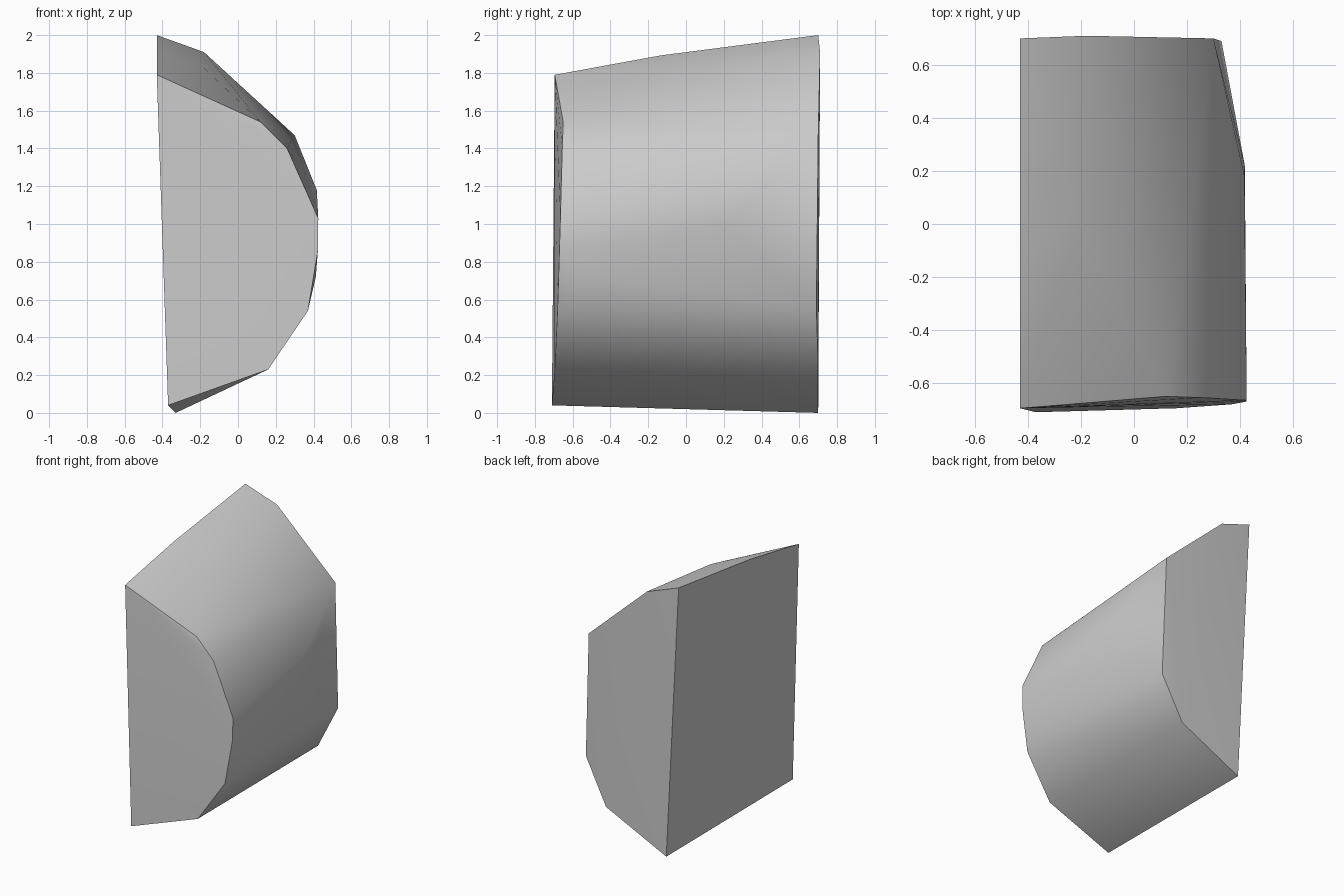
import bpy
import bmesh
import math

cube = bpy.data.objects.get("Cube")
if cube:
    bpy.data.objects.remove(cube, do_unlink=True)

# Stone colour
stone = bpy.data.materials.new("grey_stone")
grey = (0.6, 0.6, 0.6, 1.0)
stone.diffuse_color = grey
stone.use_nodes = True
stone.node_tree.nodes["Principled BSDF"].inputs["Base Color"].default_value = grey

# Corners of the front end, from the top round to the bottom
front_end = [(-0.43, -0.695, 1.79), (0.12, -0.65, 1.54), (0.26, -0.655, 1.40),
             (0.425, -0.665, 1.03), (0.423, -0.67, 0.86), (0.37, -0.68, 0.54),
             (0.16, -0.695, 0.23), (-0.37, -0.71, 0.04)]

# Corners of the back end
back_end = [(-0.43, 0.70, 2.0), (-0.18, 0.71, 1.91), (0.30, 0.70, 1.47),
            (0.33, 0.69, 0.56), (0.16, 0.70, 0.235), (-0.33, 0.70, 0.0)]

# Corners on the rounded side between the ends
bulges = [(-0.43, -0.13, 1.893), (-0.2, 0.0, 1.845), (0.417, 0.18, 1.18),
          (0.418, 0.22, 1.0), (0.412, -0.55, 0.72)]

# Faceted chunk wrapped around the corners
bm = bmesh.new()
for corner in front_end + back_end + bulges:
    bm.verts.new(corner)
hull = bmesh.ops.convex_hull(bm, input=bm.verts)
loose = [v for v in bm.verts if not v.link_faces]
bmesh.ops.delete(bm, geom=loose, context='VERTS')
bmesh.ops.recalc_face_normals(bm, faces=bm.faces)
mesh = bpy.data.meshes.new("stone_chunk")
bm.to_mesh(mesh)
bm.free()
mesh.materials.append(stone)

chunk = bpy.data.objects.new("stone_chunk", mesh)
bpy.context.collection.objects.link(chunk)
bpy.ops.object.select_all(action='DESELECT')
chunk.select_set(True)
bpy.context.view_layer.objects.active = chunk
bpy.ops.object.shade_smooth_by_angle(angle=math.radians(35))
